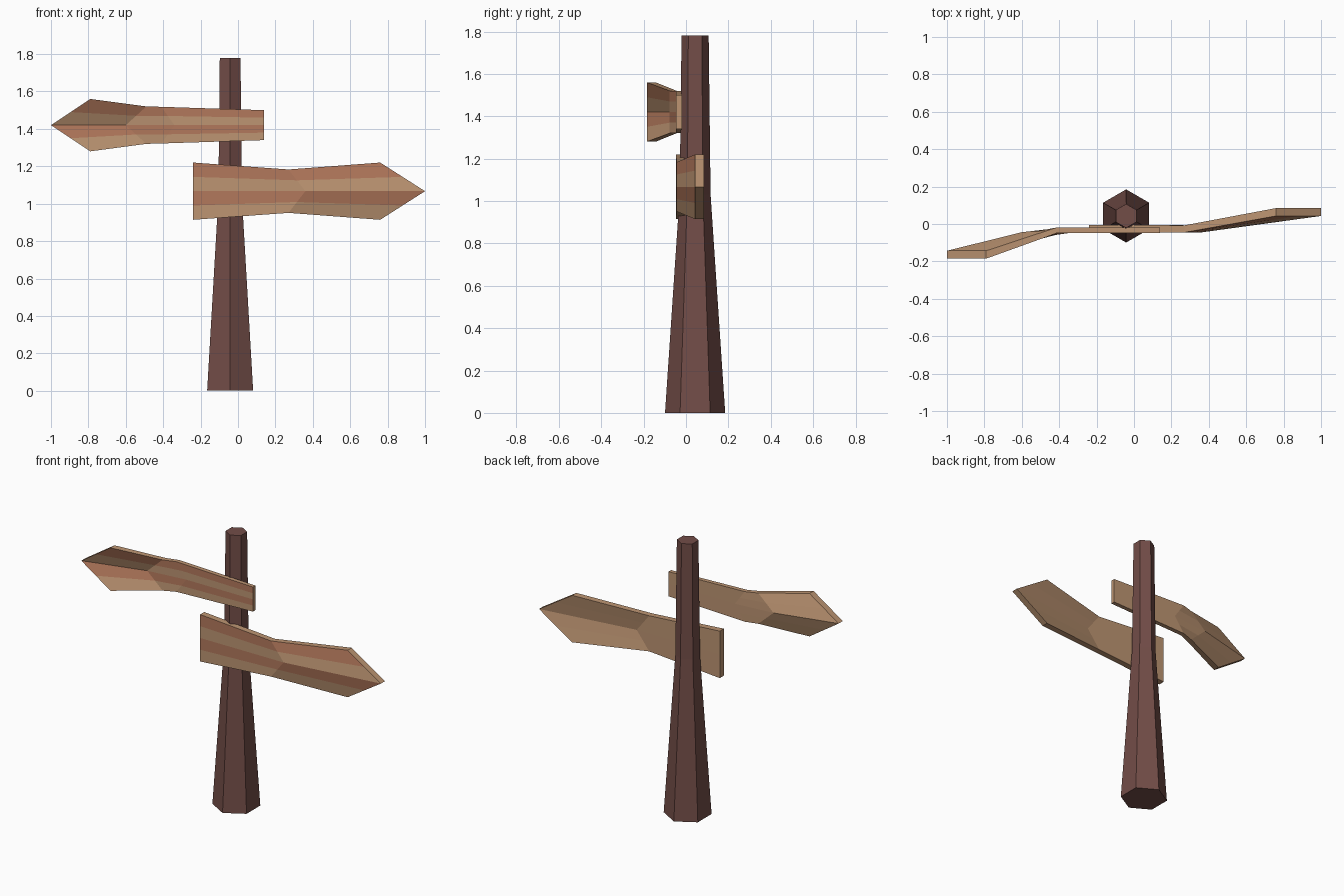
import bpy, bmesh, math

if "Cube" in bpy.data.objects:
    bpy.data.objects.remove(bpy.data.objects["Cube"])


def material(name, rgb):
    m = bpy.data.materials.new(name)
    m.diffuse_color = (*rgb, 1)
    m.use_nodes = True
    m.node_tree.nodes["Principled BSDF"].inputs["Base Color"].default_value = m.diffuse_color
    return m


dark = material("dark_wood", (0.17, 0.074, 0.064))
tan = material("tan_wood", (0.51, 0.30, 0.17))
red = material("red_wood", (0.45, 0.19, 0.107))


def finish(name, bm, mats):
    bmesh.ops.recalc_face_normals(bm, faces=bm.faces)
    me = bpy.data.meshes.new(name)
    bm.to_mesh(me)
    bm.free()
    for m in mats:
        me.materials.append(m)
    ob = bpy.data.objects.new(name, me)
    bpy.context.collection.objects.link(ob)


# Hexagonal post: rings of (height, radius), corners on the y axis
bm = bmesh.new()
rings = []
for z, r in [(0, 0.142), (1.03, 0.073), (1.78, 0.064)]:
    angles = [math.radians(90 + 60 * i) for i in range(6)]
    rings.append([bm.verts.new((-0.042 + r * math.cos(a), 0.043 + r * math.sin(a), z))
                  for a in angles])
for lo, hi in zip(rings, rings[1:]):
    for i in range(6):
        j = (i + 1) % 6
        bm.faces.new((lo[i], lo[j], hi[j], hi[i]))
bm.faces.new(rings[0])
bm.faces.new(rings[-1])
finish("post", bm, [dark])


# Bent arrow board: columns of (edge x, middle x, half height, front y, back y),
# cut lengthwise into four planks with alternating colours on the front
def arrow_board(name, zc, columns):
    bm = bmesh.new()
    front, back = [], []
    for xe, xm, h, yf, yb in columns:
        for grid, y in ((front, yf), (back, yb)):
            grid.append([bm.verts.new((xm + (xe - xm) * abs(t), y, zc + h * t))
                         for t in (1, 0.5, 0, -0.5, -1)])
    last = len(columns) - 1
    for c in range(last):
        for r in range(4):
            for grid in (front, back):
                f = bm.faces.new((grid[c][r], grid[c + 1][r],
                                  grid[c + 1][r + 1], grid[c][r + 1]))
                f.material_index = 1 if grid is front and r % 2 == 0 else 0
        # top and bottom rims
        for r in (0, 4):
            bm.faces.new((front[c][r], front[c + 1][r], back[c + 1][r], back[c][r]))
    # butt end and pointed end
    for c in (0, last):
        for r in range(4):
            bm.faces.new((front[c][r], front[c][r + 1], back[c][r + 1], back[c][r]))
    finish(name, bm, [tan, red])


arrow_board("upper_sign", 1.42, [
    (0.14, 0.14, 0.08, -0.047, -0.02),
    (-0.41, -0.34, 0.098, -0.047, -0.018),
    (-0.49, -0.60, 0.10, -0.077, -0.044),
    (-0.79, -1.0, 0.14, -0.185, -0.143)])
arrow_board("lower_sign", 1.067, [
    (-0.24, -0.24, 0.153, -0.047, -0.005),
    (0.27, 0.36, 0.116, -0.045, -0.007),
    (0.76, 1.0, 0.153, 0.043, 0.085)])
